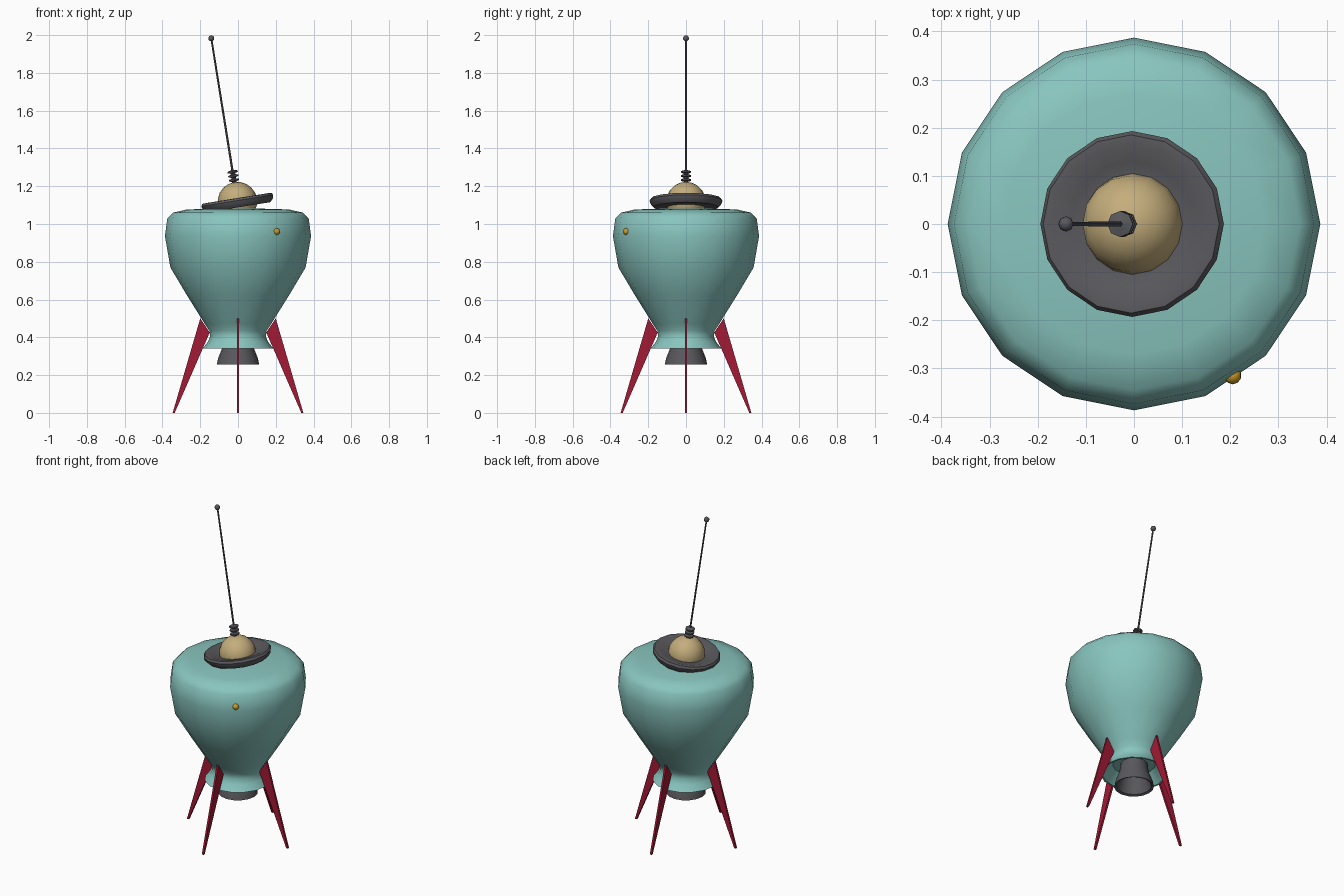
import bpy, bmesh, math
from mathutils import Matrix, Vector

if "Cube" in bpy.data.objects:
    bpy.data.objects.remove(bpy.data.objects["Cube"])

TILT = math.atan(0.16)
HEAD = Vector((-0.003, 0, 1.118))
TILTED = Matrix.Translation(HEAD) @ Matrix.Rotation(-TILT, 4, 'Y')


def material(name, rgb):
    m = bpy.data.materials.new(name)
    m.diffuse_color = (*rgb, 1)
    m.use_nodes = True
    m.node_tree.nodes["Principled BSDF"].inputs["Base Color"].default_value = m.diffuse_color
    return m


TEAL = material("teal", (0.25, 0.56, 0.52))
RED = material("red", (0.36, 0.01, 0.035))
TAN = material("tan", (0.55, 0.42, 0.2))
DARK = material("dark_grey", (0.1, 0.1, 0.11))
AMBER = material("amber", (0.6, 0.33, 0.02))


def finish(name, bm, mat, matrix=Matrix(), angle=40):
    bmesh.ops.recalc_face_normals(bm, faces=bm.faces)
    me = bpy.data.meshes.new(name)
    bm.to_mesh(me)
    bm.free()
    me.transform(matrix)
    me.materials.append(mat)
    if angle:
        me.shade_smooth()
        me.set_sharp_from_angle(angle=math.radians(angle))
    ob = bpy.data.objects.new(name, me)
    bpy.context.collection.objects.link(ob)
    return ob


def lathe(name, profile, mat, sides=16, matrix=Matrix(), angle=40):
    bm = bmesh.new()
    vs = [bm.verts.new((r, 0, z)) for r, z in profile]
    es = [bm.edges.new(p) for p in zip(vs, vs[1:])]
    bmesh.ops.spin(bm, geom=vs + es, cent=(0, 0, 0), axis=(0, 0, 1),
                   angle=2 * math.pi, steps=sides)
    bmesh.ops.remove_doubles(bm, verts=bm.verts, dist=1e-4)
    return finish(name, bm, mat, matrix, angle)


def ball(name, radius, mat, matrix, u=16, v=10):
    bm = bmesh.new()
    bmesh.ops.create_uvsphere(bm, u_segments=u, v_segments=v, radius=radius)
    return finish(name, bm, mat, matrix, 60)


# Hull with flared, hollow skirt
lathe("hull", [(0, 0.40), (0.12, 0.40), (0.178, 0.34), (0.188, 0.34), (0.16, 0.375),
               (0.147, 0.405), (0.152, 0.435), (0.175, 0.47), (0.27, 0.622),
               (0.358, 0.77), (0.387, 0.937), (0.374, 1.03), (0.345, 1.06),
               (0.27, 1.077), (0, 1.085)], TEAL)

# Engine nozzle
lathe("nozzle", [(0, 0.36), (0.07, 0.36), (0.098, 0.262), (0.112, 0.256),
                 (0.105, 0.29), (0.085, 0.34), (0.075, 0.405)], DARK)

# Four landing fins
for i, side in enumerate(("right", "back", "left", "front")):
    bm = bmesh.new()
    pts = [(0.2, 0.5), (0.15, 0.425), (0.335, 0.0), (0.346, 0.0)]
    f = bm.faces.new([bm.verts.new((x, -0.006, z)) for x, z in pts])
    ext = bmesh.ops.extrude_face_region(bm, geom=[f])
    bmesh.ops.translate(bm, vec=(0, 0.012, 0),
                        verts=[g for g in ext["geom"] if isinstance(g, bmesh.types.BMVert)])
    finish(side + "_fin", bm, RED, Matrix.Rotation(i * math.pi / 2, 4, 'Z'), 0)

# Tilted collar and dome
lathe("collar", [(0, -0.03), (0.172, -0.03), (0.188, -0.012), (0.193, 0.006), (0.185, 0.018),
                 (0.165, 0.019), (0.13, 0.006), (0.1, 0.0), (0, 0.0)], DARK, matrix=TILTED)
ball("dome", 0.105, TAN, TILTED)

# Antenna: coils, rod and tip
coil = [(0.01, 0.09)]
for k in range(3):
    z = 0.116 + 0.022 * k
    coil += [(0.012, z - 0.008), (0.027, z - 0.004), (0.027, z + 0.004), (0.012, z + 0.008)]
coil += [(0, 0.172)]
lathe("antenna_coils", coil, DARK, 8, TILTED)
lathe("antenna_rod", [(0, 0.09), (0.006, 0.09), (0.005, 0.88), (0, 0.88)], DARK, 6, TILTED)
ball("antenna_tip", 0.016, DARK, TILTED @ Matrix.Translation((0, 0, 0.876)), 8, 6)

# Small front lamp
ball("lamp", 0.018, AMBER, Matrix.Translation((0.205, -0.315, 0.96)), 10, 8)
